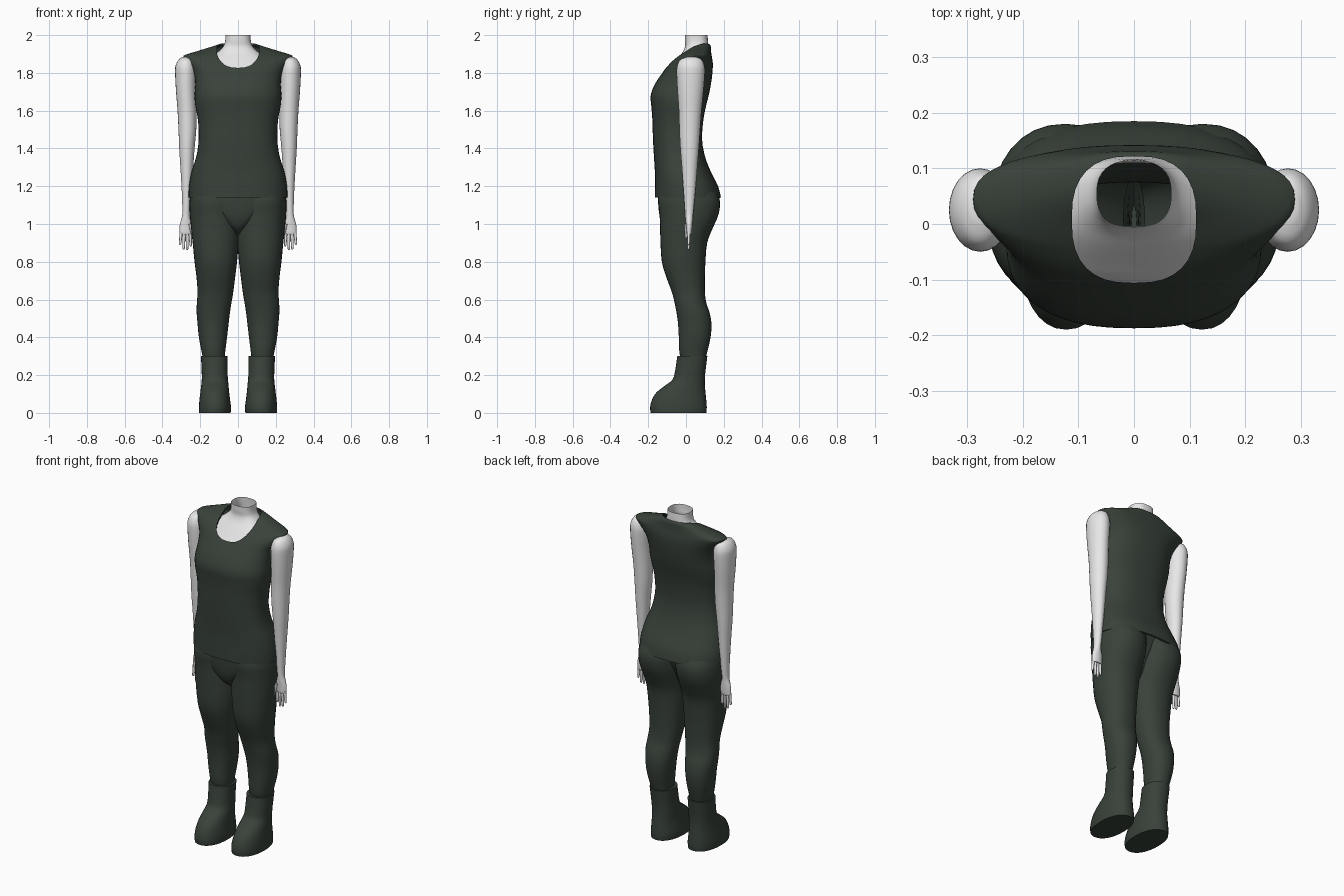
import bpy, bmesh
from math import cos, sin, pi, radians, copysign

cube = bpy.data.objects.get("Cube")
if cube:
    bpy.data.objects.remove(cube, do_unlink=True)


def material(name, rgb):
    m = bpy.data.materials.new(name)
    m.use_nodes = True
    m.diffuse_color = (*rgb, 1)
    bsdf = m.node_tree.nodes["Principled BSDF"]
    bsdf.inputs["Base Color"].default_value = (*rgb, 1)
    bsdf.inputs["Roughness"].default_value = 0.8
    return m


CLOTH = material("dark green cloth", (0.040, 0.054, 0.042))
SKIN = material("pale skin", (0.8, 0.8, 0.8))


def activate(obj):
    bpy.ops.object.select_all(action='DESELECT')
    obj.select_set(True)
    bpy.context.view_layer.objects.active = obj


def smooth(obj):
    activate(obj)
    bpy.ops.object.shade_smooth_by_angle(angle=radians(45))


def spline(rings, steps):
    """Catmull-Rom interpolation through the given cross-sections."""
    out = []
    last = len(rings) - 1
    for i in range(last):
        a, b, c, d = (rings[max(0, min(last, i + k))] for k in (-1, 0, 1, 2))
        for s in range(steps):
            t = s / steps
            out.append([q + 0.5 * t * (r - p + t * (2 * p - 5 * q + 4 * r - w
                        + t * (3 * (q - r) + w - p)))
                        for p, q, r, w in zip(a, b, c, d)])
    return out + [rings[last]]


def loft(name, rings, mat, power=2.0, sides=32, steps=3, bottom=False, top=False):
    """Skin level rounded sections, each given as z, x min, x max, y min, y max."""
    bm = bmesh.new()
    loops = []
    for z, x0, x1, y0, y1 in spline(rings, steps):
        loop = []
        for i in range(sides):
            c, s = cos(2 * pi * i / sides), sin(2 * pi * i / sides)
            u = copysign(abs(c) ** (2 / power), c)
            v = copysign(abs(s) ** (2 / power), s)
            loop.append(bm.verts.new(((x0 + x1 + (x1 - x0) * u) / 2,
                                      (y0 + y1 + (y1 - y0) * v) / 2, z)))
        loops.append(loop)
    for lo, hi in zip(loops, loops[1:]):
        for i in range(sides):
            j = (i + 1) % sides
            bm.faces.new((lo[i], lo[j], hi[j], hi[i]))
    if bottom:
        bm.faces.new(loops[0][::-1])
    if top:
        bm.faces.new(loops[-1])
    mesh = bpy.data.meshes.new(name)
    bm.to_mesh(mesh)
    bm.free()
    mesh.materials.append(mat)
    obj = bpy.data.objects.new(name, mesh)
    bpy.context.collection.objects.link(obj)
    smooth(obj)
    return obj


def centred(rows):
    return [(z, -w, w, y0, y1) for z, w, y0, y1 in rows]


def pair(name, rings, mat, **options):
    """Build a left part and its right-hand reflection."""
    loft("left_" + name, rings, mat, **options)
    loft("right_" + name, [(z, -x1, -x0, y0, y1) for z, x0, x1, y0, y1 in rings],
         mat, **options)


# Sleeveless shirt with thickness
shirt = loft("shirt", centred([
    (1.14, .262, -.165, .185), (1.20, .26, -.165, .17), (1.28, .245, -.165, .13),
    (1.36, .22, -.17, .10), (1.45, .208, -.175, .085), (1.55, .212, -.178, .092),
    (1.62, .225, -.183, .105), (1.68, .23, -.187, .12), (1.74, .226, -.165, .132),
    (1.80, .235, -.125, .14), (1.85, .265, -.088, .142), (1.88, .287, -.055, .138),
    (1.895, .28, -.035, .135), (1.92, .2, 0, .132), (1.945, .12, .03, .13),
    (1.955, .09, .05, .12)]), CLOTH, power=2.4, sides=48, top=True)
shell = shirt.modifiers.new("thickness", 'SOLIDIFY')
shell.thickness = 0.01
shell.offset = -1

# Scooped neckline cut down through the shirt
cutter = loft("neckline_cutter", centred([(1.8, .112, -.106, .122),
              (2.1, .112, -.106, .122)]), CLOTH, power=2.6, steps=1,
              bottom=True, top=True)
cutter.hide_render = True
cut = shirt.modifiers.new("neckline", 'BOOLEAN')
cut.operation = 'DIFFERENCE'
cut.solver = 'EXACT'
cut.object = cutter
activate(shirt)
for mod_name in ("thickness", "neckline"):
    # keep the smoothing modifier, if any, after the cut
    bpy.ops.object.modifier_move_to_index(modifier=mod_name, index=0)
    bpy.ops.object.modifier_apply(modifier=mod_name)
bpy.data.objects.remove(cutter, do_unlink=True)
smooth(shirt)

# Upper chest and open neck
loft("neck_and_chest", centred([
    (1.74, .2, -.13, .11), (1.80, .2, -.105, .12), (1.84, .19, -.074, .122),
    (1.88, .15, -.042, .12), (1.91, .108, -.018, .118), (1.94, .078, -.005, .117),
    (1.97, .068, -.006, .116), (2.0, .067, -.006, .114)]), SKIN, power=2.5)

# Trousers: hips and two legs
loft("trouser_hips", centred([
    (.945, .012, -.07, .05), (.98, .05, -.115, .07), (1.03, .12, -.137, .09),
    (1.09, .2, -.146, .12), (1.17, .235, -.15, .14)]), CLOTH, power=2.4, bottom=True)
pair("trouser_leg", [
    (.26, .075, .18, -.02, .095), (.32, .068, .192, -.035, .112),
    (.40, .058, .207, -.038, .13), (.47, .05, .214, -.042, .135),
    (.53, .043, .219, -.05, .125), (.58, .035, .218, -.06, .108),
    (.64, .025, .214, -.075, .10), (.72, .015, .22, -.105, .10),
    (.80, .005, .23, -.128, .103), (.90, -.003, .24, -.135, .112),
    (.97, -.006, .248, -.137, .138), (1.05, -.008, .255, -.14, .172),
    (1.12, -.012, .257, -.148, .18), (1.17, -.02, .25, -.14, .162)],
    CLOTH, power=2.2)

# Boots
pair("boot", [
    (0, .039, .206, -.187, .108), (.03, .037, .207, -.19, .11),
    (.07, .042, .204, -.18, .107), (.11, .047, .199, -.155, .103),
    (.145, .05, .195, -.11, .10), (.175, .053, .192, -.073, .10),
    (.21, .055, .192, -.06, .102), (.30, .056, .196, -.046, .113)],
    CLOTH, power=2.2, bottom=True, top=True)

# Arms, running down into flat palms
pair("arm", [
    (.945, .25, .305, .006, .028), (.955, .245, .309, .003, .031),
    (.99, .243, .309, 0, .034), (1.02, .25, .302, -.003, .036),
    (1.05, .255, .295, -.005, .038), (1.10, .252, .295, -.008, .043),
    (1.20, .245, .299, -.015, .052), (1.30, .237, .305, -.022, .06),
    (1.40, .23, .311, -.03, .068), (1.50, .221, .315, -.035, .075),
    (1.60, .22, .32, -.038, .082), (1.70, .222, .328, -.045, .092),
    (1.80, .22, .333, -.05, .10), (1.84, .225, .33, -.046, .097),
    (1.87, .238, .314, -.03, .083), (1.884, .262, .294, .005, .055)],
    SKIN, sides=24, bottom=True, top=True)


def finger(name, base, tip, y, radius):
    rows = []
    for t, scale in ((0, .4), (.04, .7), (.12, .85), (.5, 1), (1, 1.1)):
        x = tip[0] + (base[0] - tip[0]) * t
        z = tip[1] + (base[1] - tip[1]) * t
        r = radius * scale
        rows.append((z, x - r, x + r, y - r, y + r))
    pair(name, rows, SKIN, sides=10, steps=2, bottom=True, top=True)


# Fingers fan out slightly; the thumb sits toward the thigh
for i, tip_z in enumerate((.882, .862, .865, .89)):
    finger(f"finger_{i + 1}", (.254 + .0155 * i, .96), (.25 + .019 * i, tip_z),
           .014, .0075)
finger("thumb", (.252, 1.0), (.237, .925), .002, .009)
